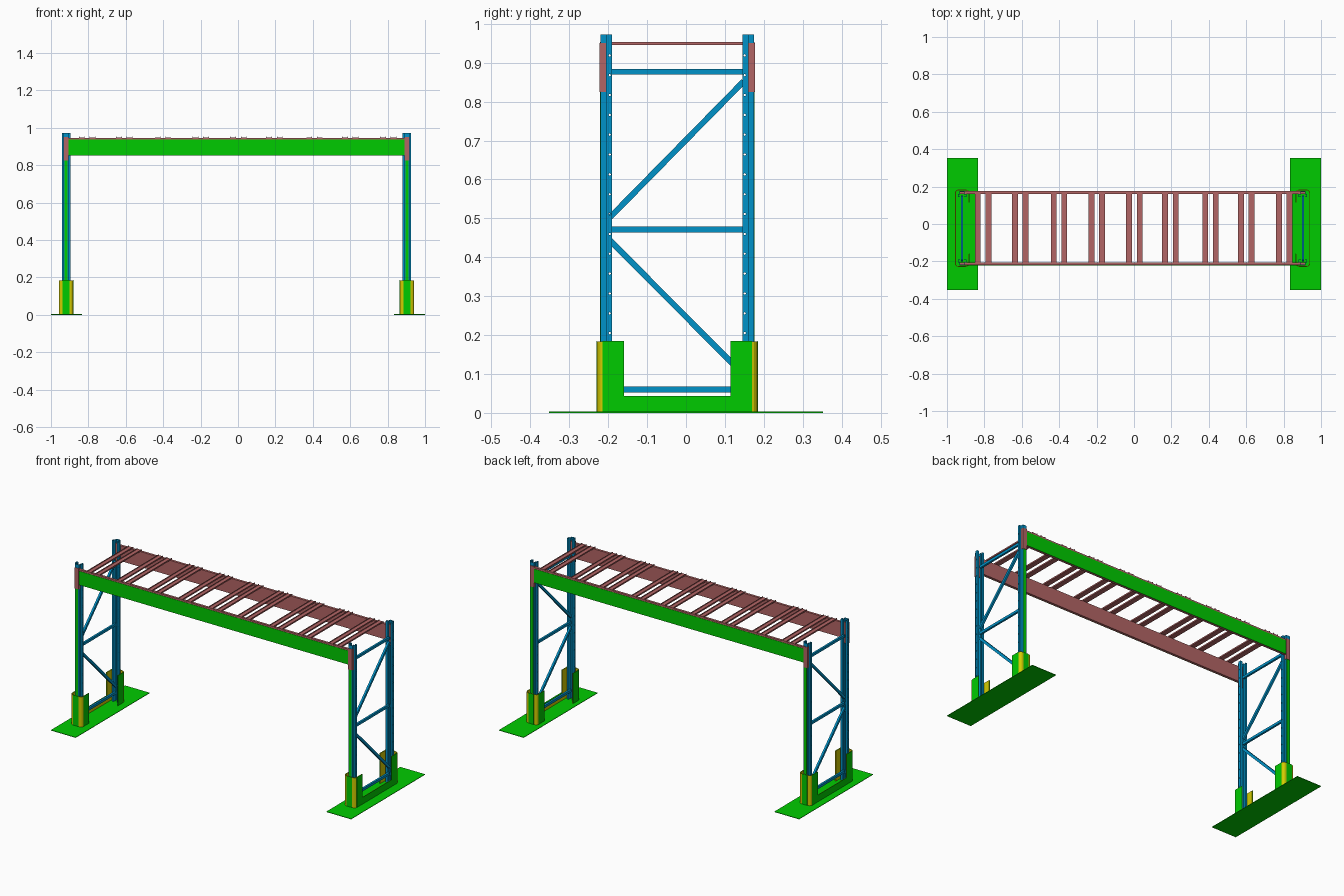
import bpy, bmesh, math
from mathutils import Vector, Matrix

if "Cube" in bpy.data.objects:
    bpy.data.objects.remove(bpy.data.objects["Cube"])

CY = -0.0225                 # middle of the rack in y
ENDS = {"left": (-0.919, -1), "right": (0.903, 1)}
SIDES = {"front": -1, "back": 1}


def material(name, rgb):
    m = bpy.data.materials.new(name)
    m.diffuse_color = (*rgb, 1)
    m.use_nodes = True
    m.node_tree.nodes["Principled BSDF"].inputs["Base Color"].default_value = m.diffuse_color
    return m


BLUE = material("blue_paint", (0.0, 0.29, 0.58))
GREEN = material("green_paint", (0.0, 0.6, 0.0))
RED = material("dull_red_paint", (0.45, 0.13, 0.13))
YELLOW = material("yellow_paint", (0.65, 0.6, 0.0))


def make(name, bm, mat):
    bmesh.ops.recalc_face_normals(bm, faces=bm.faces)
    me = bpy.data.meshes.new(name)
    bm.to_mesh(me)
    bm.free()
    me.materials.append(mat)
    ob = bpy.data.objects.new(name, me)
    bpy.context.collection.objects.link(ob)
    return ob


def add_box(bm, lo, hi):
    lo, hi = Vector(lo), Vector(hi)
    size = Vector([abs(c) for c in hi - lo])
    bmesh.ops.create_cube(bm, size=1, matrix=Matrix.Translation((lo + hi) / 2)
                          @ Matrix.Diagonal((*size, 1)))


def box(name, lo, hi, mat):
    bm = bmesh.new()
    add_box(bm, lo, hi)
    return make(name, bm, mat)


def wall(name, path, z0, z1, thick, mat):
    """Sheet-metal section: an open plan path raised from z0 to z1."""
    bm = bmesh.new()
    low = [bm.verts.new((x, y, z0)) for x, y in path]
    high = [bm.verts.new((x, y, z1)) for x, y in path]
    for i in range(len(path) - 1):
        bm.faces.new((low[i], low[i + 1], high[i + 1], high[i]))
    ob = make(name, bm, mat)
    mod = ob.modifiers.new("thickness", "SOLIDIFY")
    mod.thickness, mod.offset, mod.use_even_offset = thick, 0, True
    return ob


def strut(name, x, a, b, w=0.015, d=0.012):
    """Square brace in the yz plane from a to b."""
    a, b = Vector((x, *a)), Vector((x, *b))
    v = b - a
    rot = Matrix.Rotation(math.atan2(v.z, v.y), 4, 'X')
    bm = bmesh.new()
    bmesh.ops.create_cube(bm, size=1, matrix=Matrix.Translation((a + b) / 2) @ rot
                          @ Matrix.Diagonal((d, v.length, w, 1)))
    return make(name, bm, BLUE)


def symmetric(half):
    return half + [(-u, v) for u, v in reversed(half)]


# Cutter for the bolt holes in all four posts
bm = bmesh.new()
for s in SIDES.values():
    for i in range(15):
        m = Matrix.Translation((0, CY + s * 0.1735, 0.205 + i * 0.051))
        bmesh.ops.create_cone(bm, cap_ends=True, segments=8, radius1=0.003, radius2=0.003,
                              depth=2.2, matrix=m @ Matrix.Rotation(math.pi / 2, 4, 'Y'))
holes = make("hole_cutter", bm, BLUE)
holes.hide_render = True
holes.hide_viewport = True

POST = symmetric([(0.010, 0.169), (0.0215, 0.169), (0.0215, 0.1815),
                  (0.0115, 0.1815), (0.0115, 0.196)])
CORNER = [(0.018 + 0.018 * math.cos(t * math.pi / 8), 0.1915 + 0.013 * math.sin(t * math.pi / 8))
          for t in range(5)]
GUARD = symmetric([(0.036, 0.1385)] + CORNER)

for end, (cx, sx) in ENDS.items():
    # Floor plate
    box(f"{end}_floor_plate", (sx * 0.835, -0.352, 0), (sx, 0.352, 0.003), GREEN)

    for side, s in SIDES.items():
        tag = f"{end}_{side}"

        def plan(path):
            return [(cx + u, CY + s * v) for u, v in path]

        # Upright post with holes and green face strip
        post = wall(f"{tag}_post", plan(POST), 0.003, 0.972, 0.003, BLUE)
        cut = post.modifiers.new("holes", "BOOLEAN")
        cut.object, cut.operation, cut.solver = holes, 'DIFFERENCE', 'EXACT'
        box(f"{tag}_post_strip", (cx - 0.0085, CY + s * 0.197, 0.003),
            (cx + 0.0085, CY + s * 0.1985, 0.85), GREEN)

        # Curved foot guard: yellow shell with green outer panels
        wall(f"{tag}_guard", plan(GUARD), 0.003, 0.184, 0.004, YELLOW)
        box(f"{tag}_guard_face", (cx - 0.018, CY + s * 0.206, 0.003),
            (cx + 0.018, CY + s * 0.2075, 0.185), GREEN)
        for n, e in (("inner", -sx), ("outer", sx)):
            box(f"{tag}_guard_{n}_panel", (cx + e * 0.0375, CY + s * 0.1365, 0.003),
                (cx + e * 0.039, CY + s * 0.1915, 0.185), GREEN)

        # Beam end connector clasping the post
        box(f"{tag}_beam_connector", (cx - 0.0135, CY + s * 0.1835, 0.825),
            (cx + 0.0135, CY + s * 0.2, 0.951), RED)

    # Low rail between the guards
    box(f"{end}_guard_rail", (cx + sx * 0.034, CY - 0.14, 0.003),
        (cx + sx * 0.0375, CY + 0.14, 0.043), YELLOW)
    box(f"{end}_guard_rail_panel", (cx + sx * 0.0375, CY - 0.1365, 0.003),
        (cx + sx * 0.039, CY + 0.1365, 0.044), GREEN)

    # Frame bracing
    for i, z in enumerate((0.06, 0.471, 0.877)):
        strut(f"{end}_cross_brace_{i}", cx, (CY - 0.169, z), (CY + 0.169, z))
    strut(f"{end}_lower_diagonal", cx, (-0.195, 0.443), (0.148, 0.098))
    strut(f"{end}_upper_diagonal", cx, (-0.195, 0.503), (0.148, 0.852))

# Long beams with green outer faces
x0, x1 = ENDS["left"][0] + 0.0135, ENDS["right"][0] - 0.0135
for side, s in SIDES.items():
    box(f"{side}_beam", (x0, CY + s * 0.1835, 0.853), (x1, CY + s * 0.198, 0.945), RED)
    box(f"{side}_beam_panel", (x0, CY + s * 0.198, 0.853), (x1, CY + s * 0.1995, 0.936), GREEN)

# Deck bars: nine pairs of shallow channels with raised lips
PAIRS = (-0.807, -0.608, -0.401, -0.199, 0.002, 0.195, 0.409, 0.60, 0.803)
for i, px in enumerate(PAIRS):
    for n, x in (("a", px - 0.0285), ("b", px + 0.0285)):
        bm = bmesh.new()
        y0, y1 = CY - 0.198, CY + 0.198
        add_box(bm, (x - 0.0155, y0, 0.945), (x + 0.0155, y1, 0.948))
        for e in (-1, 1):
            add_box(bm, (x + e * 0.0155, y0, 0.948), (x + e * 0.013, y1, 0.953))
        make(f"deck_bar_{i}{n}", bm, RED)
